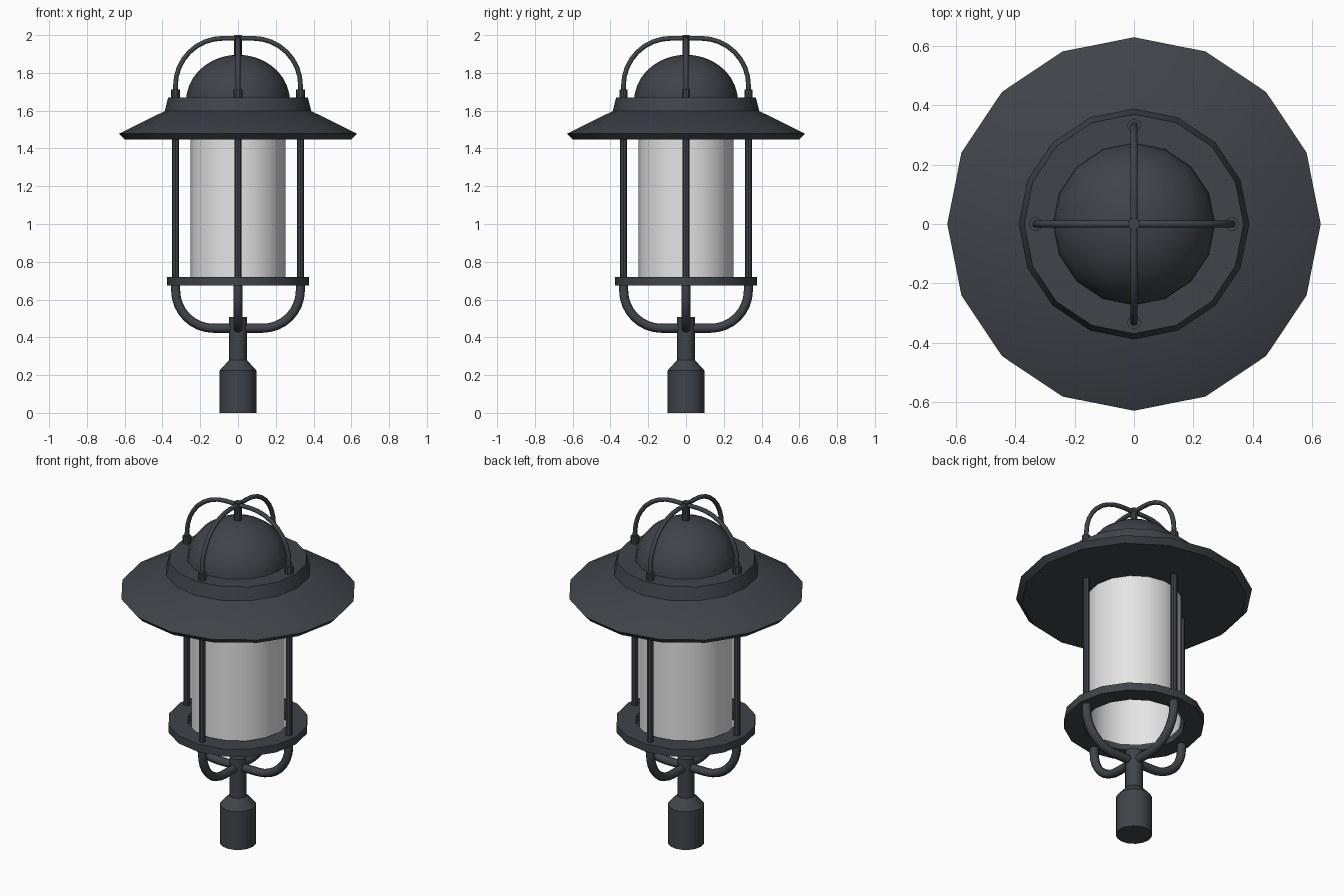
import bpy, bmesh, math
from mathutils import Vector

if "Cube" in bpy.data.objects:
    bpy.data.objects.remove(bpy.data.objects["Cube"])


def material(name, rgb):
    m = bpy.data.materials.new(name)
    m.diffuse_color = (*rgb, 1)
    m.use_nodes = True
    m.node_tree.nodes["Principled BSDF"].inputs["Base Color"].default_value = m.diffuse_color
    return m


METAL = material("dark slate metal", (0.05, 0.058, 0.068))
GLASS = material("frosted glass", (0.78, 0.78, 0.78))


def lathe(name, profile, mat=METAL, sides=16, at=(0, 0), closed=False):
    """Spin (radius, z) points around z; a radius of 0 makes a pole."""
    bm = bmesh.new()
    rings = []
    for r, z in profile:
        if r < 1e-6:
            rings.append([bm.verts.new((at[0], at[1], z))] * sides)
        else:
            rings.append([bm.verts.new((at[0] + r * math.cos(2 * math.pi * i / sides),
                                        at[1] + r * math.sin(2 * math.pi * i / sides), z))
                          for i in range(sides)])
    pairs = list(zip(rings, rings[1:]))
    if closed:
        pairs.append((rings[-1], rings[0]))
    for a, b in pairs:
        for i in range(sides):
            j = (i + 1) % sides
            quad = list(dict.fromkeys((a[i], a[j], b[j], b[i])))
            bm.faces.new(quad)
    bmesh.ops.recalc_face_normals(bm, faces=bm.faces)
    me = bpy.data.meshes.new(name)
    bm.to_mesh(me)
    bm.free()
    me.shade_smooth()
    me.set_sharp_from_angle(angle=math.radians(30))
    me.materials.append(mat)
    ob = bpy.data.objects.new(name, me)
    bpy.context.collection.objects.link(ob)
    return ob


def tube(name, points, radius):
    """Round tube along a path."""
    cu = bpy.data.curves.new(name, 'CURVE')
    cu.dimensions = '3D'
    cu.bevel_depth = radius
    cu.bevel_resolution = 2
    cu.use_fill_caps = True
    sp = cu.splines.new('POLY')
    sp.points.add(len(points) - 1)
    for p, co in zip(sp.points, points):
        p.co = (*co, 1)
    sp.use_smooth = True
    cu.materials.append(METAL)
    ob = bpy.data.objects.new(name, cu)
    bpy.context.collection.objects.link(ob)


def arc(cx, cz, r, a0, a1, n=8):
    angles = [math.radians(a0 + (a1 - a0) * i / n) for i in range(n + 1)]
    return [(cx + r * math.cos(a), cz + r * math.sin(a)) for a in angles]


# Post socket and neck
lathe("post_base", [(0, 0), (0.097, 0), (0.097, 0.225), (0.047, 0.28),
                    (0.047, 0.507), (0, 0.507)])

# Lower ring and glass tube
lathe("lower_ring", [(0.375, 0.675), (0.375, 0.72), (0.27, 0.72), (0.27, 0.675)], closed=True)
lathe("glass_cylinder", [(0.252, 0.695), (0.252, 1.45)], GLASS)

# Wide shade, collar and dome
lathe("shade", [(0, 1.447), (0.6, 1.447), (0.63, 1.478), (0.39, 1.597), (0, 1.597)])
lathe("collar", [(0, 1.59), (0.388, 1.597), (0.37, 1.67), (0, 1.67)])
lathe("dome", [(0.275 * math.cos(math.radians(a)), 1.65 + 0.246 * math.sin(math.radians(a)))
               for a in range(0, 81, 10)] + [(0, 1.896)])

# Four-fold parts: upright rods, curved support arms, hoop sockets
arm = [(0.33, 0.69)] + arc(0.13, 0.648, 0.2, 0, -90) + [(0.0, 0.448)]
for k in range(4):
    c, s = round(math.cos(k * math.pi / 2)), round(math.sin(k * math.pi / 2))
    spot = (0.331 * c, 0.331 * s)
    lathe(f"rod_{k + 1}", [(0, 0.7), (0.018, 0.7), (0.018, 1.46), (0, 1.46)], sides=8, at=spot)
    lathe(f"hoop_socket_{k + 1}", [(0, 1.66), (0.023, 1.66), (0.023, 1.712), (0, 1.712)],
          sides=10, at=spot)
    tube(f"support_arm_{k + 1}", [(r * c, r * s, z) for r, z in arm], 0.024)

# Two crossing hoops above the dome, joined by a stem
half = [(0.331, 1.67)] + arc(0.081, 1.733, 0.25, 0, 90)
path = half + [(-r, z) for r, z in reversed(half)]
tube("hoop_x", [(r, 0, z) for r, z in path], 0.0125)
tube("hoop_y", [(0, r, z) for r, z in path], 0.0125)
lathe("hoop_stem", [(0, 1.88), (0.02, 1.88), (0.02, 2.0), (0, 2.0)], sides=10)
